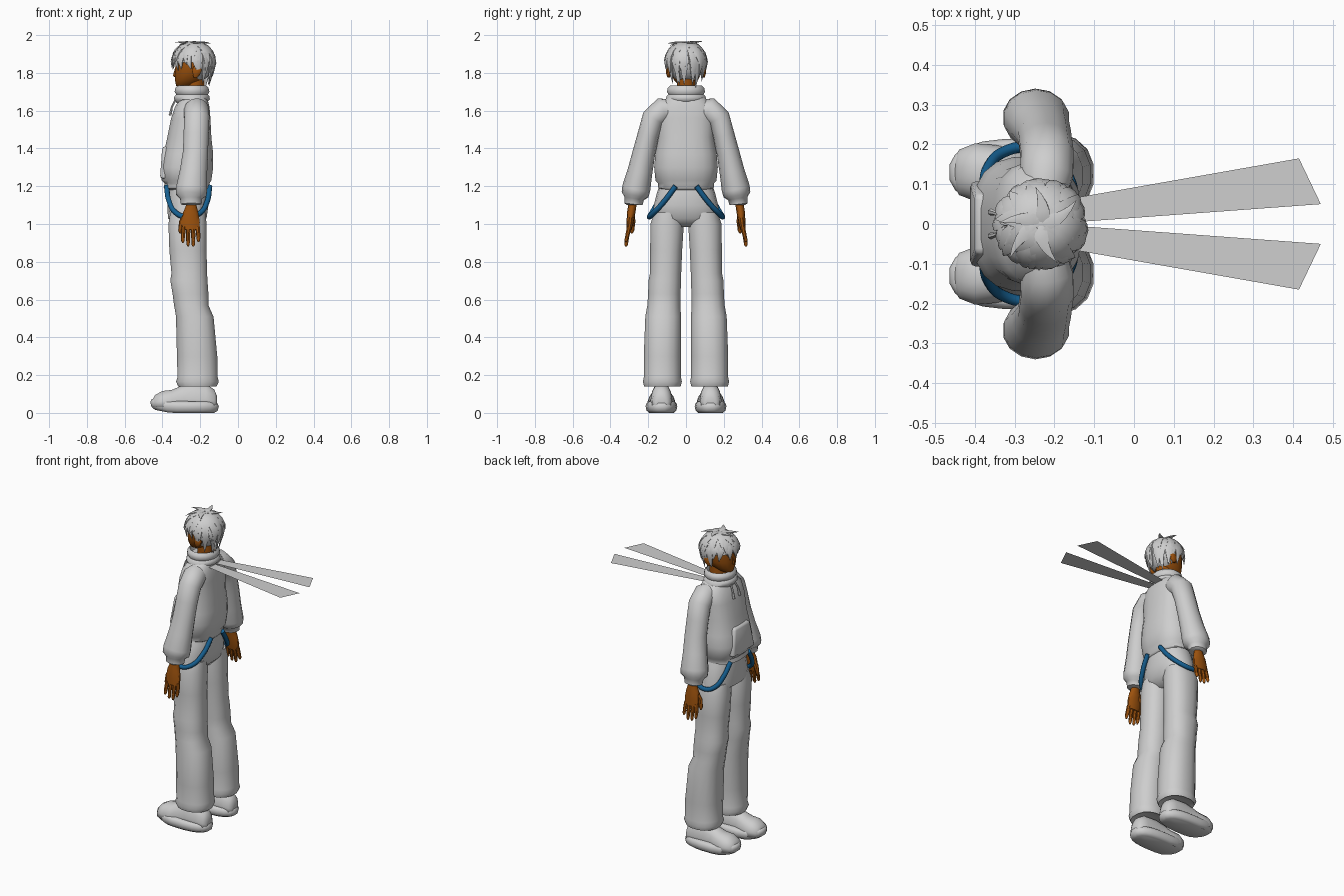
import bpy, bmesh, math, random
from mathutils import Vector

if "Cube" in bpy.data.objects:
    bpy.data.objects.remove(bpy.data.objects["Cube"])
random.seed(4)
X, Y, Z = Vector((1, 0, 0)), Vector((0, 1, 0)), Vector((0, 0, 1))
SIDES = ((-1, "left"), (1, "right"))


def material(name, rgb):
    m = bpy.data.materials.new(name)
    m.use_nodes = True
    m.diffuse_color = (*rgb, 1)
    m.node_tree.nodes["Principled BSDF"].inputs["Base Color"].default_value = (*rgb, 1)
    return m


CLOTH = material("pale grey", (0.62, 0.62, 0.62))
SKIN = material("brown skin", (0.33, 0.083, 0.004))
BLUE = material("strap blue", (0.008, 0.115, 0.28))


def finish(bm, name, mat, angle=50):
    bmesh.ops.recalc_face_normals(bm, faces=bm.faces)
    for f in bm.faces:
        f.smooth = True
    me = bpy.data.meshes.new(name)
    bm.to_mesh(me)
    bm.free()
    me.set_sharp_from_angle(angle=math.radians(angle))
    me.materials.append(mat)
    ob = bpy.data.objects.new(name, me)
    bpy.context.collection.objects.link(ob)
    return ob


def add_loft(bm, path, sides=16, power=2.0, axis=None, ref=X, caps=True):
    """Skin rings of (centre, radius along ref, radius across)."""
    rings = []
    for i, (c, ru, rv) in enumerate(path):
        t = axis or (path[min(i + 1, len(path) - 1)][0] - path[max(i - 1, 0)][0]).normalized()
        u = (ref - t * ref.dot(t)).normalized()
        v = t.cross(u)
        ring = []
        for k in range(sides):
            a = math.tau * (k + 0.5) / sides
            p, q = (math.copysign(abs(w) ** (2 / power), w) for w in (math.cos(a), math.sin(a)))
            ring.append(bm.verts.new(c + u * ru * p + v * rv * q))
        rings.append(ring)
    for a, b in zip(rings, rings[1:]):
        for k in range(sides):
            n = (k + 1) % sides
            bm.faces.new((a[k], a[n], b[n], b[k]))
    if caps:
        bm.faces.new(rings[0])
        bm.faces.new(rings[-1])


def loft(name, mat, path, **kw):
    bm = bmesh.new()
    add_loft(bm, path, **kw)
    return finish(bm, name, mat)


def layers(name, mat, rows, y=0, **kw):
    """Stack level rings given as (height, front x, back x, half width, y offset)."""
    path = [(Vector(((f + b) / 2, y * (r[0] if r else 1), z)), (b - f) / 2, w)
            for z, f, b, w, *r in rows]
    return loft(name, mat, path, axis=Z, **kw)


# Sweatshirt body, collar, pocket and cords
layers("sweatshirt_body", CLOTH, [
    (1.18, -.37, -.16, .13), (1.19, -.395, -.15, .148), (1.215, -.39, -.15, .15),
    (1.23, -.405, -.14, .163), (1.3, -.41, -.13, .17), (1.37, -.395, -.13, .164),
    (1.46, -.375, -.14, .15), (1.56, -.355, -.145, .155), (1.62, -.335, -.15, .15),
    (1.66, -.31, -.16, .11), (1.69, -.29, -.17, .07)], sides=20, power=2.6)
layers("collar", CLOTH, [
    (1.64, -.325, -.165, .09), (1.66, -.34, -.148, .108), (1.677, -.338, -.15, .104),
    (1.686, -.328, -.158, .094), (1.7, -.337, -.15, .102), (1.72, -.333, -.155, .098),
    (1.732, -.32, -.165, .085), (1.7, -.31, -.17, .072)], sides=20)
bm = bmesh.new()
bmesh.ops.create_cube(bm, size=1)
for v in bm.verts:
    w = .075 if v.co.z > 0 else .11
    v.co = Vector((-.388 + v.co.x * .05 + (v.co.z > 0) * .012, v.co.y * 2 * w, 1.325 + v.co.z * .17))
bmesh.ops.bevel(bm, geom=bm.edges[:], offset=.014, segments=2, affect='EDGES', profile=.5)
finish(bm, "front_pocket", CLOTH)
for s, side in SIDES:
    loft(side + "_cord", CLOTH, [
        (Vector((-.33, s * .02, 1.66)), .006, .006), (Vector((-.35, s * .028, 1.62)), .006, .006),
        (Vector((-.36, s * .03, 1.575)), .009, .009)], sides=6)

# Trousers seat
layers("trouser_seat", CLOTH, [
    (.985, -.31, -.21, .1), (1.03, -.372, -.165, .178), (1.1, -.376, -.155, .17),
    (1.16, -.372, -.155, .155), (1.22, -.365, -.165, .135)], sides=18, power=2.3)


def shoe(s, side):
    # Chunky sole with a lifted toe, then the rounded upper
    sole = layers(side + "_shoe_sole", CLOTH, [
        (0, -.44, -.125, .065), (.012, -.46, -.105, .08), (.035, -.466, -.1, .085),
        (.052, -.46, -.108, .08), (.06, -.445, -.118, .07)], y=s * .13, sides=20, power=2.5)
    for v in sole.data.vertices:
        v.co.z += max(0, -.36 - v.co.x) * .2
    upper = loft(side + "_shoe_upper", CLOTH, [
        (Vector((x, s * .13, .045)), w, h) for x, w, h in (
            (-.455, .03, .02), (-.44, .058, .05), (-.4, .074, .072), (-.35, .07, .078),
            (-.3, .06, .1), (-.25, .058, .115), (-.17, .058, .11), (-.125, .05, .08),
            (-.11, .03, .04))], sides=16, axis=-X, ref=Y, power=2.3)
    for v in upper.data.vertices:
        v.co.z = max(v.co.z, .03)


def hand(s, side):
    bm = bmesh.new()
    add_loft(bm, [(Vector((x, s * y, z)), w, t) for x, y, z, w, t in (
        (-.245, .275, 1.16, .028, .024), (-.247, .284, 1.1, .028, .022),
        (-.25, .29, 1.06, .042, .022), (-.25, .296, 1.01, .05, .019),
        (-.25, .302, .97, .045, .014))], sides=10)
    # Four fingers and a thumb
    for i, tip in enumerate((.9, .882, .88, .905)):
        x = -.287 + i * .0245
        spread = (i - 1.5) * .003
        add_loft(bm, [(Vector((x, s * .3, .985)), .0125, .013),
                      (Vector((x + spread, s * .311, .935)), .0115, .011),
                      (Vector((x + spread, s * .317, tip + .01)), .009, .009),
                      (Vector((x + spread, s * .318, tip)), .004, .004)], sides=7)
    add_loft(bm, [(Vector((-.27, s * .285, 1.055)), .016, .016),
                  (Vector((-.298, s * .282, 1.01)), .015, .014),
                  (Vector((-.306, s * .285, .965)), .011, .011),
                  (Vector((-.306, s * .287, .95)), .004, .004)], sides=7)
    finish(bm, side + "_hand", SKIN)


for s, side in SIDES:
    layers(side + "_trouser_leg", CLOTH, [
        (.15, -.3, -.13, .08, .125), (.14, -.318, -.112, .098, .125),
        (.165, -.33, -.1, .105, .125), (.19, -.322, -.106, .1, .125),
        (.3, -.325, -.108, .1, .125), (.51, -.33, -.128, .096, .121),
        (.57, -.34, -.155, .089, .117), (.63, -.348, -.155, .087, .115),
        (.7, -.36, -.16, .088, .112), (.74, -.354, -.162, .084, .108),
        (.86, -.365, -.165, .086, .105), (1.0, -.37, -.165, .09, .1),
        (1.06, -.36, -.17, .075, .095)], y=s, power=2.3)
    shoe(s, side)

    # Puffed sleeve gathered into a cuff
    loft(side + "_sleeve", CLOTH, [(Vector((x, s * y, z)), w, t) for x, y, z, w, t in (
        (-.23, .06, 1.6, .055, .055), (-.22, .125, 1.6, .068, .07), (-.218, .172, 1.56, .068, .062),
        (-.222, .2, 1.47, .068, .057), (-.225, .222, 1.38, .068, .06),
        (-.235, .243, 1.28, .074, .066), (-.245, .263, 1.19, .084, .075),
        (-.248, .27, 1.155, .083, .072), (-.248, .274, 1.135, .06, .052),
        (-.248, .278, 1.105, .056, .048), (-.248, .278, 1.1, .04, .035))], sides=14)
    hand(s, side)

    # Loose strap looping round the hip
    cu = bpy.data.curves.new(side + "_hip_strap", 'CURVE')
    cu.dimensions, cu.bevel_depth, cu.bevel_resolution, cu.use_fill_caps = '3D', .014, 2, True
    points = ((-.378, .09, 1.2), (-.365, .145, 1.12), (-.33, .18, 1.06), (-.27, .194, 1.037),
              (-.205, .175, 1.055), (-.163, .115, 1.12), (-.15, .055, 1.2))
    sp = cu.splines.new('BEZIER')
    sp.bezier_points.add(len(points) - 1)
    for bp, (x, y, z) in zip(sp.bezier_points, points):
        bp.co = (x, s * y, z)
        bp.handle_left_type = bp.handle_right_type = 'AUTO'
    cu.resolution_u = 6
    cu.materials.append(BLUE)
    bpy.context.collection.objects.link(bpy.data.objects.new(side + "_hip_strap", cu))

    # Flat streamer trailing from the collar
    bm = bmesh.new()
    bm.faces.new([bm.verts.new((x, s * y, 1.648)) for x, y in (
        (-.17, .003), (.47, .05), (.415, .165), (-.17, .062))])
    ob = finish(bm, side + "_streamer", CLOTH)
    if ob.data.polygons[0].normal.z < 0:
        ob.data.flip_normals()

    # Ears
    layers(side + "_ear", SKIN, [
        (1.775, -.235, -.215, .006), (1.79, -.24, -.2, .013), (1.815, -.245, -.19, .016),
        (1.835, -.235, -.2, .008)], y=s * .092, sides=8)

# Head, neck and nose
layers("neck", SKIN, [(1.62, -.28, -.18, .05), (1.79, -.275, -.175, .048)], sides=12)
layers("head", SKIN, [
    (1.722, -.315, -.27, .018), (1.732, -.328, -.235, .036), (1.76, -.335, -.19, .064),
    (1.8, -.335, -.155, .084), (1.85, -.333, -.14, .09), (1.9, -.325, -.145, .085),
    (1.94, -.29, -.18, .05)], sides=16, power=2.2)
layers("nose", SKIN, [(1.778, -.336, -.32, .006), (1.784, -.347, -.32, .01),
                      (1.82, -.336, -.32, .005)], sides=6)

# Hair: a cap cut open over the face, covered in pointed locks
CROWN = Vector((-.235, 0, 1.855))


def hair_point(th, az, scale):
    low = max(0, th - math.pi / 2)
    r = .104 * scale * (math.sin(th) if low == 0 else 1 - .25 * low)
    h = .104 * scale * math.cos(th) if low == 0 else -.108 * low
    return CROWN + Vector((r * math.cos(az) * 1.04, r * math.sin(az), h))


bm = bmesh.new()
bmesh.ops.create_uvsphere(bm, u_segments=20, v_segments=14, radius=.106)
for v in bm.verts:
    v.co += CROWN
bare = [f for f in bm.faces if f.calc_center_median().x < -.215 and f.calc_center_median().z < 1.85]
bmesh.ops.delete(bm, geom=bare, context='FACES')
finish(bm, "hair_cap", CLOTH)


def lock(bm, az, start, end, width, lift, twist=.3):
    path = []
    for i, w in enumerate((.5, 1, .95, .7, .38, .02)):
        t = i / 5
        p = hair_point(start + (end - start) * t, az + twist * t, 1.0 + .04 * t + lift * t * t)
        path.append((p, width * w, width * w * .38))
    add_loft(bm, path, sides=6, ref=Vector((-math.sin(az), math.cos(az), 0)))


bm = bmesh.new()
for count, start, reach, width in ((11, .12, .62, .03), (15, .5, .85, .027), (19, .95, 1, .024)):
    for k in range(count):
        az = math.tau * (k + random.uniform(-.25, .25)) / count
        facing = -math.cos(az)
        end = 1.9 if facing > .1 else 2.35 - .45 * facing
        end = end * reach + random.uniform(-.12, .1)
        lock(bm, az, start, end, width, random.uniform(.03, .13), random.uniform(-.15, .3))
for az, end in ((2.6, .75), (3.5, .9), (1.2, .7), (4.6, .8), (.1, .8)):
    lock(bm, az, .05, end, .02, .36, .5)
finish(bm, "hair_locks", CLOTH, 60)
